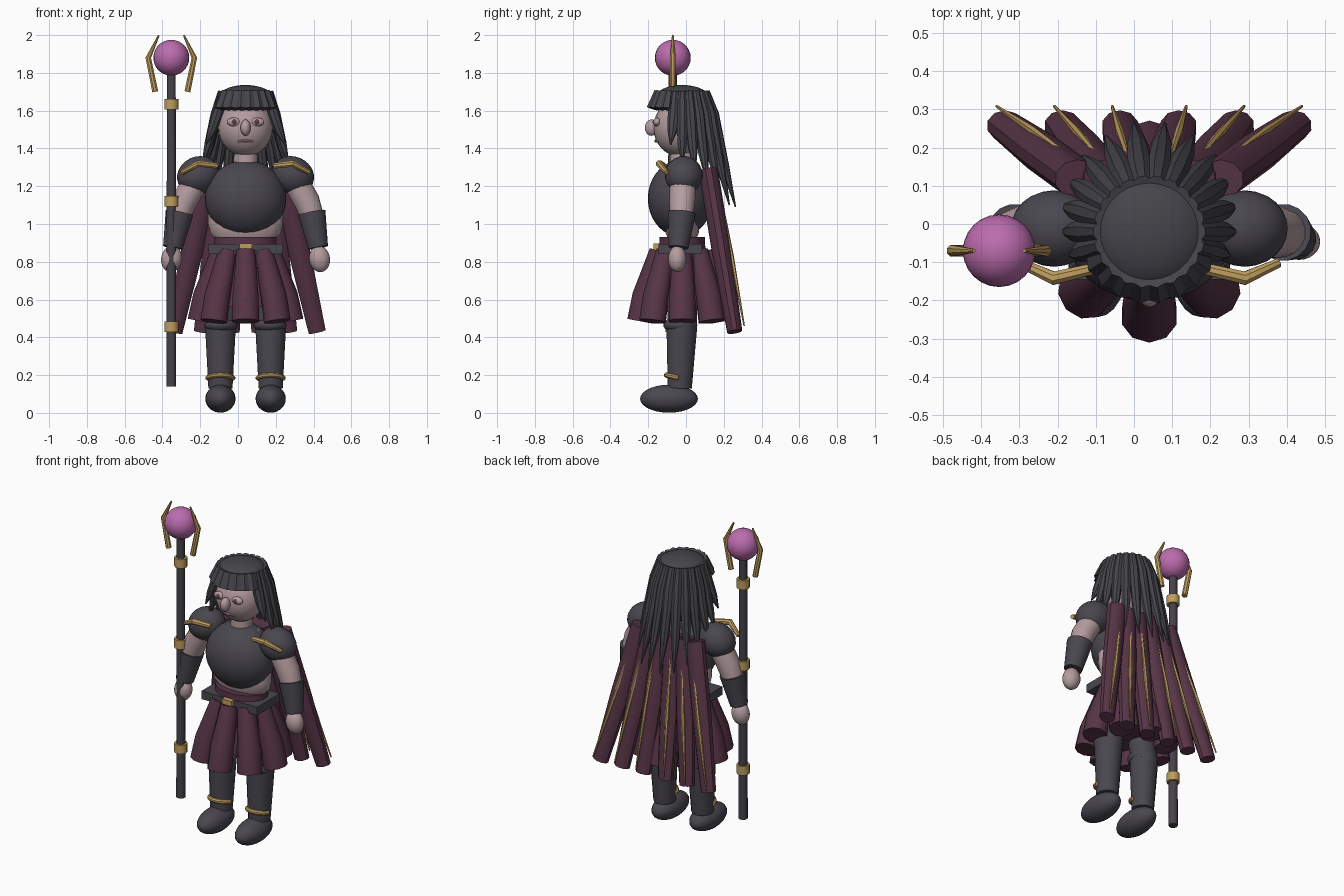
import bpy, bmesh, math
from mathutils import Vector, Matrix

if "Cube" in bpy.data.objects:
    bpy.data.objects.remove(bpy.data.objects["Cube"])

CX = 0.04  # symmetry plane of the body


def material(name, rgb):
    m = bpy.data.materials.new(name)
    m.diffuse_color = (*rgb, 1)
    m.use_nodes = True
    m.node_tree.nodes["Principled BSDF"].inputs["Base Color"].default_value = m.diffuse_color
    return m


ARMOR = material("dark_armor", (0.068, 0.063, 0.078))
HAIR = material("black_hair", (0.06, 0.059, 0.069))
CLOTH = material("burgundy_cloth", (0.096, 0.035, 0.061))
SKIN = material("pale_skin", (0.46, 0.335, 0.35))
GOLD = material("gold_trim", (0.52, 0.34, 0.115))
ORB = material("pink_orb", (0.50, 0.15, 0.42))
SHAFT = material("shaft_grey", (0.062, 0.054, 0.067))
IRIS = material("eye_dark", (0.13, 0.045, 0.065))
LIP = material("lip_pink", (0.38, 0.25, 0.27))


def finish(bm, name, mat, angle=40):
    bmesh.ops.recalc_face_normals(bm, faces=bm.faces)
    me = bpy.data.meshes.new(name)
    bm.to_mesh(me)
    bm.free()
    me.materials.append(mat)
    me.shade_smooth()
    me.set_sharp_from_angle(angle=math.radians(angle))
    ob = bpy.data.objects.new(name, me)
    bpy.context.collection.objects.link(ob)
    return ob


def ball(name, loc, rad, mat, tilt=0, seg=24):
    """Ellipsoid, tilted about the y axis."""
    bm = bmesh.new()
    bmesh.ops.create_uvsphere(bm, u_segments=seg, v_segments=seg // 2 + 2, radius=1)
    m = Matrix.Translation(loc) @ Matrix.Rotation(tilt, 4, 'Y') @ Matrix.Diagonal((*rad, 1))
    bmesh.ops.transform(bm, matrix=m, verts=bm.verts)
    return finish(bm, name, mat)


def box(name, loc, size, mat):
    bm = bmesh.new()
    bmesh.ops.create_cube(bm, size=1)
    bmesh.ops.transform(bm, verts=bm.verts,
                        matrix=Matrix.Translation(loc) @ Matrix.Diagonal((*size, 1)))
    return finish(bm, name, mat)


def tube(name, pts, radii, mat, sides=12, flat=1.0, ref=(0, 1, 0)):
    """Capped tube through pts; flat scales its thickness along ref."""
    pts = [Vector(p) for p in pts]
    bm = bmesh.new()
    rings = []
    for i, p in enumerate(pts):
        t = (pts[min(i + 1, len(pts) - 1)] - pts[max(i - 1, 0)]).normalized()
        u = t.cross(Vector(ref)).normalized()
        v = u.cross(t)
        rings.append([bm.verts.new(p + radii[i] * (u * math.cos(a) + v * flat * math.sin(a)))
                      for a in (2 * math.pi * (k + 0.5) / sides for k in range(sides))])
    for a, b in zip(rings, rings[1:]):
        for k in range(sides):
            j = (k + 1) % sides
            bm.faces.new((a[k], a[j], b[j], b[k]))
    bm.faces.new(rings[0])
    bm.faces.new(rings[-1])
    return finish(bm, name, mat)


# Torso, waist and belt
tube("torso", [(CX, -0.02, 0.91), (CX, -0.02, 0.95), (CX, -0.02, 1.0), (CX, -0.01, 1.2), (CX, -0.01, 1.31)],
     [0.15, 0.188, 0.2, 0.2, 0.11], SKIN, 20, 0.47)
tube("waist", [(CX, -0.02, 0.56), (CX, -0.02, 0.8), (CX, -0.02, 0.93)], [0.205, 0.17, 0.165], CLOTH, 20, 0.74)
box("belt", (CX, -0.03, 0.868), (0.39, 0.23, 0.052), ARMOR)
box("buckle", (CX, -0.155, 0.88), (0.066, 0.034, 0.034), GOLD)
ball("breastplate", (CX, -0.03, 1.135), (0.216, 0.172, 0.202), ARMOR, seg=32)

# Skirt made of eight flared panels
for k in range(8):
    a = math.tau * k / 8
    d = Vector((math.sin(a) * 1.07, -math.cos(a), 0))
    c = Vector((CX, -0.02, 0))
    tube(f"skirt_panel_{k}", [c + d * 0.125 + Vector((0, 0, 0.858)),
                              c + d * 0.197 + Vector((0, 0, 0.62)),
                              c + d * 0.222 + Vector((0, 0, 0.485))],
         [0.052, 0.072, 0.075], CLOTH, 10, 0.93, d)

# Head and face
HY = -0.035
tube("neck", [(CX, -0.02, 1.28), (CX, -0.025, 1.42)], [0.068, 0.06], SKIN, 16)
ball("head", (CX, HY, 1.51), (0.145, 0.137, 0.152), SKIN, seg=28)
ball("nose", (CX, -0.183, 1.51), (0.027, 0.035, 0.043), SKIN)
tube("mouth", [(CX - 0.042, -0.149, 1.437), (CX, -0.158, 1.44), (CX + 0.042, -0.149, 1.437)],
     [0.005, 0.010, 0.005], LIP, 8)
for s, side in ((-1, "left"), (1, "right")):
    ball(f"eye_{side}", (CX + s * 0.062, -0.153, 1.54), (0.037, 0.02, 0.023), SKIN)
    ball(f"iris_{side}", (CX + s * 0.06, -0.165, 1.541), (0.014, 0.012, 0.015), IRIS, seg=14)

# Hair cap, hanging strands and blunt fringe
ball("hair_cap", (CX, -0.02, 1.66), (0.152, 0.15, 0.076), HAIR, seg=28)
TIPS = [1.09, 1.10, 1.15, 1.20, 1.27, 1.31, 1.42]
N = 22
for k in range(N):
    a = math.tau * (k + 0.5) / N
    row = min(k, N - 1 - k)
    d = Vector((math.sin(a), math.cos(a), 0))

    def at(r, z):
        return Vector((CX, -0.02, z)) + d * r

    if row < len(TIPS):
        z = TIPS[row]
        tip = 0.285 - 0.011 * row
        mid = 0.168 - 0.002 * row
        tube(f"hair_strand_{k}", [at(0.126, 1.70), at(mid, 1.58),
                                  at(mid + (tip - mid) * 0.5, z + (1.58 - z) * 0.45), at(tip, z)],
             [0.025, 0.033, 0.027, 0.004], HAIR, 8, 0.9, d)
    else:
        tube(f"fringe_{k}", [at(0.13, 1.703), at(0.162, 1.61)], [0.024, 0.036], HAIR, 6, 0.8, d)

# Arms and legs, mirrored about the body centre
for s, side in ((-1, "left"), (1, "right")):
    def P(x, y, z):
        return (CX + s * x, y, z)

    ball(f"pauldron_{side}", P(0.25, -0.012, 1.258), (0.115, 0.1, 0.099), ARMOR, s * 0.4)
    tube(f"pauldron_trim_{side}", [P(0.15, -0.118, 1.308), P(0.25, -0.142, 1.32), P(0.338, -0.102, 1.272)],
         [0.016, 0.019, 0.013], GOLD, 8, 1, (0, 0, 1))
    tube(f"upper_arm_{side}", [P(0.25, -0.015, 1.25), P(0.325, -0.02, 1.12), P(0.36, -0.025, 1.02)],
         [0.07, 0.07, 0.06], SKIN, 16)
    tube(f"bracer_{side}", [P(0.35, -0.022, 1.06), P(0.385, -0.04, 0.875)], [0.075, 0.053], ARMOR, 16)
    ball(f"hand_{side}", P(0.392, -0.046, 0.815), (0.055, 0.048, 0.07), SKIN, -s * 0.15)

    tube(f"thigh_{side}", [P(0.11, -0.02, 0.68), P(0.13, -0.02, 0.44)], [0.085, 0.078], ARMOR, 16)
    ball(f"knee_{side}", P(0.13, -0.03, 0.465), (0.088, 0.09, 0.045), ARMOR)
    tube(f"greave_{side}", [P(0.133, -0.033, 0.13), P(0.133, -0.022, 0.46)], [0.065, 0.083], ARMOR, 16)
    arc = [math.radians(-85 + 17 * i) for i in range(11)]
    tube(f"ankle_trim_{side}", [P(0.133 + 0.067 * math.sin(t), -0.034 - 0.07 * math.cos(t),
                                  0.183 + 0.017 * math.cos(t)) for t in arc],
         [0.014] * 11, GOLD, 8, 1, (0, 0, 1))
    ball(f"boot_{side}", P(0.133, -0.09, 0.075), (0.08, 0.153, 0.074), ARMOR)

    # Cape panels with gold ribs
    for k in range(3):
        top, low = 0.04 + 0.074 * k, 0.077 + 0.151 * k
        tube(f"cape_panel_{side}_{k}", [P(top, 0.118, 1.285), P((top + low) / 2, 0.188, 0.857),
                                        P(low, 0.258, 0.43)],
             [0.061, 0.061, 0.048], CLOTH, 10, 0.84)
        tube(f"cape_rib_{side}_{k}", [P(top + 0.014, 0.17, 1.21), P((top + low) / 2 + 0.02, 0.244, 0.82),
                                      P(low + 0.02, 0.308, 0.46)],
             [0.007, 0.011, 0.004], GOLD, 6)

# Staff
SX, SY = -0.353, -0.07
tube("staff_shaft", [(SX, SY, 0.14), (SX, SY, 1.82)], [0.027, 0.024], SHAFT, 12)
ball("staff_orb", (SX, SY, 1.88), (0.095,) * 3, ORB)
for i, z in enumerate((0.455, 1.12, 1.635)):
    tube(f"staff_ring_{i}", [(SX, SY, z - 0.028), (SX, SY, z + 0.028)], [0.038] * 2, GOLD, 14)
for s, side in ((-1, "left"), (1, "right")):
    tube(f"staff_prong_{side}", [(SX + s * 0.085, SY, 1.70), (SX + s * 0.122, SY, 1.88),
                                 (SX + s * 0.066, SY, 2.0)], [0.017, 0.016, 0.005], GOLD, 8)
